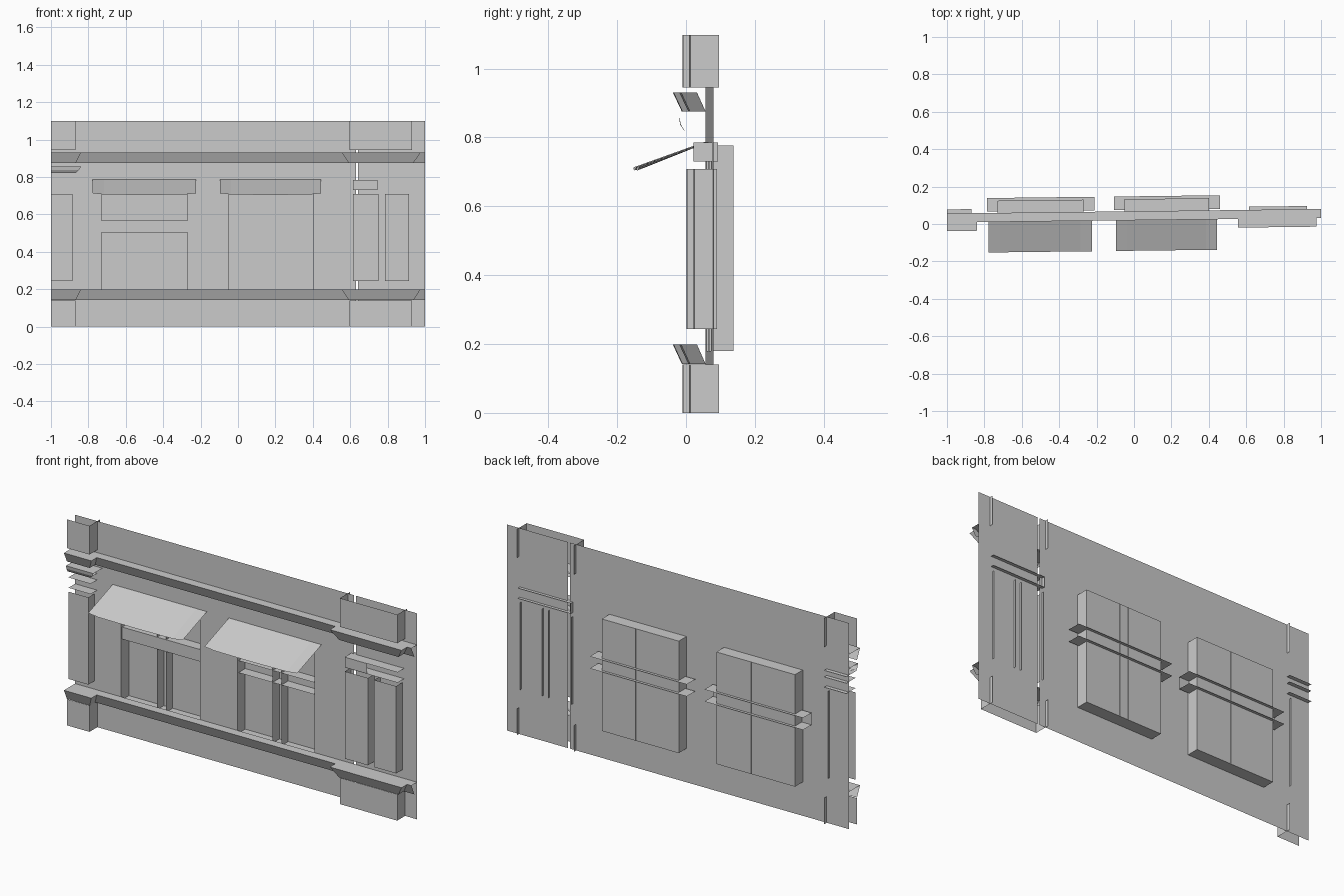
import bpy

if "Cube" in bpy.data.objects:
    bpy.data.objects.remove(bpy.data.objects["Cube"])

SKEW = 0.012      # the facade runs very slightly out of square
WALL = 0.068      # y of the wall plane
TOP = 1.098


def make(name, quads):
    """Build an object from a list of polygons, skewing y along x."""
    verts, faces = [], []
    for q in quads:
        faces.append(range(len(verts), len(verts) + len(q)))
        verts += [(x, y + SKEW * x, z) for x, y, z in q]
    mesh = bpy.data.meshes.new(name)
    mesh.from_pydata(verts, [], [list(f) for f in faces])
    ob = bpy.data.objects.new(name, mesh)
    bpy.context.collection.objects.link(ob)
    return ob


def front(x0, x1, y, z0, z1):
    return [(x0, y, z0), (x1, y, z0), (x1, y, z1), (x0, y, z1)]


def side(x, y0, y1, z0, z1):
    return [(x, y0, z0), (x, y1, z0), (x, y1, z1), (x, y0, z1)]


def flat(x0, x1, y0, y1, z):
    return [(x0, y0, z), (x1, y0, z), (x1, y1, z), (x0, y1, z)]


# Main wall with two window openings
windows = [(-0.73, -0.27), (-0.05, 0.40)]
WZ0, WZ1 = 0.18, 0.777
xs = [-1, -0.73, -0.27, -0.05, 0.40, 0.632]
zs = [0, WZ0, WZ1, TOP]
make("main_wall", [front(xs[i], xs[i + 1], WALL, zs[j], zs[j + 1])
                   for i in range(5) for j in range(3)
                   if not (j == 1 and i in (1, 3))])
# Right wall, behind a narrow gap
make("right_wall", [front(0.642, 1, WALL, 0, TOP)])

for n, (x0, x1) in enumerate(windows):
    c = (x0 + x1) / 2
    # Recessed window box
    back = 0.133
    make("window_recess", [
        front(x0, x1, back, WZ0, WZ1),
        side(x0, WALL, back, WZ0, WZ1), side(x1, WALL, back, WZ0, WZ1),
        flat(x0, x1, WALL, back, WZ0), flat(x0, x1, WALL, back, WZ1)])
    # Mullion cheeks and the faces of the transom
    make("mullion", [side(c + s * 0.026, 0.076, 0.136, WZ0, WZ1) for s in (-1, 1)])
    bars = [flat(x0 - 0.057, x1 + 0.06, 0.076, 0.148, z) for z in (0.503, 0.567)]
    if n == 0:
        bars.append(front(x0 - 0.057, x1 + 0.06, 0.076, 0.503, 0.567))
    make("transom", bars)
    # Awning: sloped sheet, sagging slightly at the middle
    a0, a1 = x0 - 0.047, x1 + 0.045
    pts = [(a0, 0.713), (a0 + 0.06, 0.706), (c, 0.704), (a1 - 0.06, 0.706), (a1, 0.713)]
    make("awning", [[(p[0], -0.143, p[1]), (q[0], -0.143, q[1]),
                     (q[0], WALL - 0.005, 0.787), (p[0], WALL - 0.005, 0.787)]
                    for p, q in zip(pts, pts[1:])])

# Plinth and capital blocks of the two pilasters
for name, z0, z1 in (("plinth_block", 0, 0.14), ("capital_block", 0.945, TOP)):
    make(name, [front(-1, -0.87, 0.002, z0, z1), side(-0.87, 0.002, 0.09, z0, z1),
                front(0.595, 0.93, 0.002, z0, z1),
                side(0.595, 0.002, 0.087, z0, z1), side(0.93, 0.002, 0.085, z0, z1)])


# Mouldings that break forward around the pilasters
def moulding(name, z0, z1):
    pil, main = (-0.026, 0.0), (0.02, 0.045)
    plan = [(-1, -1, pil), (-0.84, -0.867, pil), (-0.84, -0.867, main),
            (0.555, 0.592, main), (0.555, 0.592, pil), (0.975, 0.938, pil),
            (0.975, 0.938, main), (1, 1, main)]
    quads = []
    for (ta, ba, a), (tb, bb, b) in zip(plan, plan[1:]):
        quads.append([(ba, a[1], z0), (bb, b[1], z0), (tb, b[0], z1), (ta, a[0], z1)])
        if ta != tb:
            quads.append([(ta, a[0], z1), (tb, b[0], z1), (tb, WALL, z1), (ta, WALL, z1)])
    make(name, quads)


moulding("lower_moulding", 0.142, 0.198)
moulding("upper_moulding", 0.875, 0.93)

# Raised pilaster strips whose cheeks pass through the wall
F, B, Z0, Z1 = 0.014, 0.079, 0.243, 0.708
make("left_pilaster_strip", [front(-1, -0.885, F, Z0, Z1), side(-0.885, F, B, Z0, Z1)])
for x0, x1 in ((0.615, 0.75), (0.787, 0.915)):
    make("right_pilaster_strip", [front(x0, x1, F, Z0, Z1),
                                  side(x0, F, B, Z0, Z1), side(x1, F, B, Z0, Z1)])

# Slats between strips and upper moulding
make("left_slats", [flat(-1, -0.87, 0.012, 0.09, z) for z in (0.73, 0.785, 0.82)])
make("right_slats", [flat(0.615, 0.925, 0.012, 0.085, z) for z in (0.73, 0.785)])
make("right_slat_panel", [front(0.615, 0.745, 0.014, 0.73, 0.785),
                          side(0.615, 0.014, 0.085, 0.73, 0.785)])

# Curved lip on the left pilaster
prof = [(-0.008, 0.855, -0.84), (-0.005, 0.838, -0.85), (0.006, 0.82, -0.87)]
lip = [[(-1, b[0], b[1]), (b[2], b[0], b[1]), (a[2], a[0], a[1]), (-1, a[0], a[1])]
       for a, b in zip(prof, prof[1:])]
lip.append(flat(-1, -0.84, -0.008, WALL, 0.855))
make("left_lip", lip)
